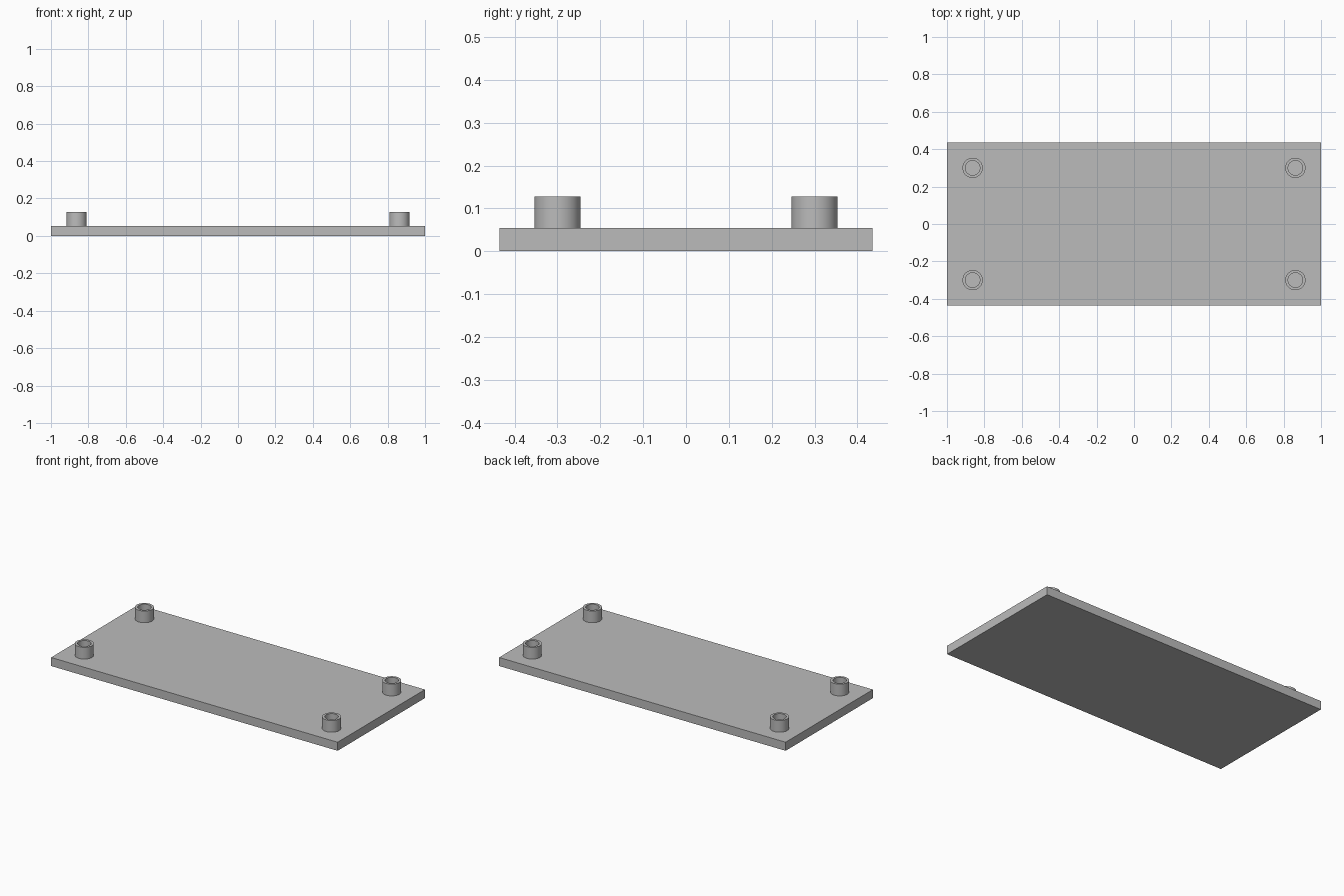
import bpy, bmesh, math
from mathutils import Matrix

cube = bpy.data.objects.get("Cube")
if cube:
    bpy.data.objects.remove(cube, do_unlink=True)

LENGTH, WIDTH, THICK, TOP = 2.0, 0.87, 0.054, 0.128
POST_X, POST_Y, OUTER, INNER = 0.863, 0.30, 0.054, 0.039
SIDES = 64

grey = bpy.data.materials.new("plain grey")
grey.use_nodes = True
colour = (0.5, 0.5, 0.5, 1)
grey.diffuse_color = colour
grey.node_tree.nodes["Principled BSDF"].inputs["Base Color"].default_value = colour


def finish(name, bm):
    bmesh.ops.recalc_face_normals(bm, faces=bm.faces)
    mesh = bpy.data.meshes.new(name)
    bm.to_mesh(mesh)
    bm.free()
    mesh.materials.append(grey)
    obj = bpy.data.objects.new(name, mesh)
    bpy.context.collection.objects.link(obj)
    return obj


# Flat rectangular base
bm = bmesh.new()
bmesh.ops.create_cube(bm, size=1, matrix=Matrix.Translation((0, 0, THICK / 2))
                      @ Matrix.Diagonal((LENGTH, WIDTH, THICK, 1)))
finish("base_plate", bm)


# Hollow standoff: a tube profile spun about its own axis
def standoff(name, x, y):
    bm = bmesh.new()
    profile = [(OUTER, THICK), (OUTER, TOP), (INNER, TOP), (INNER, THICK)]
    verts = [bm.verts.new((r, 0, z)) for r, z in profile]
    edges = [bm.edges.new(pair) for pair in zip(verts, verts[1:])]
    bmesh.ops.spin(bm, geom=verts + edges, cent=(0, 0, 0), axis=(0, 0, 1),
                   angle=math.tau, steps=SIDES, use_merge=True)
    bmesh.ops.remove_doubles(bm, verts=bm.verts, dist=0.0001)
    obj = finish(name, bm)
    obj.location = (x, y, 0)
    bpy.ops.object.select_all(action="DESELECT")
    obj.select_set(True)
    bpy.context.view_layer.objects.active = obj
    bpy.ops.object.shade_smooth_by_angle(angle=math.radians(30))


# One standoff near each corner
for side, sx in (("left", 1), ("right", -1)):
    for end, sy in (("front", -1), ("back", 1)):
        standoff(f"{end}_{side}_standoff", sx * POST_X, sy * POST_Y)
